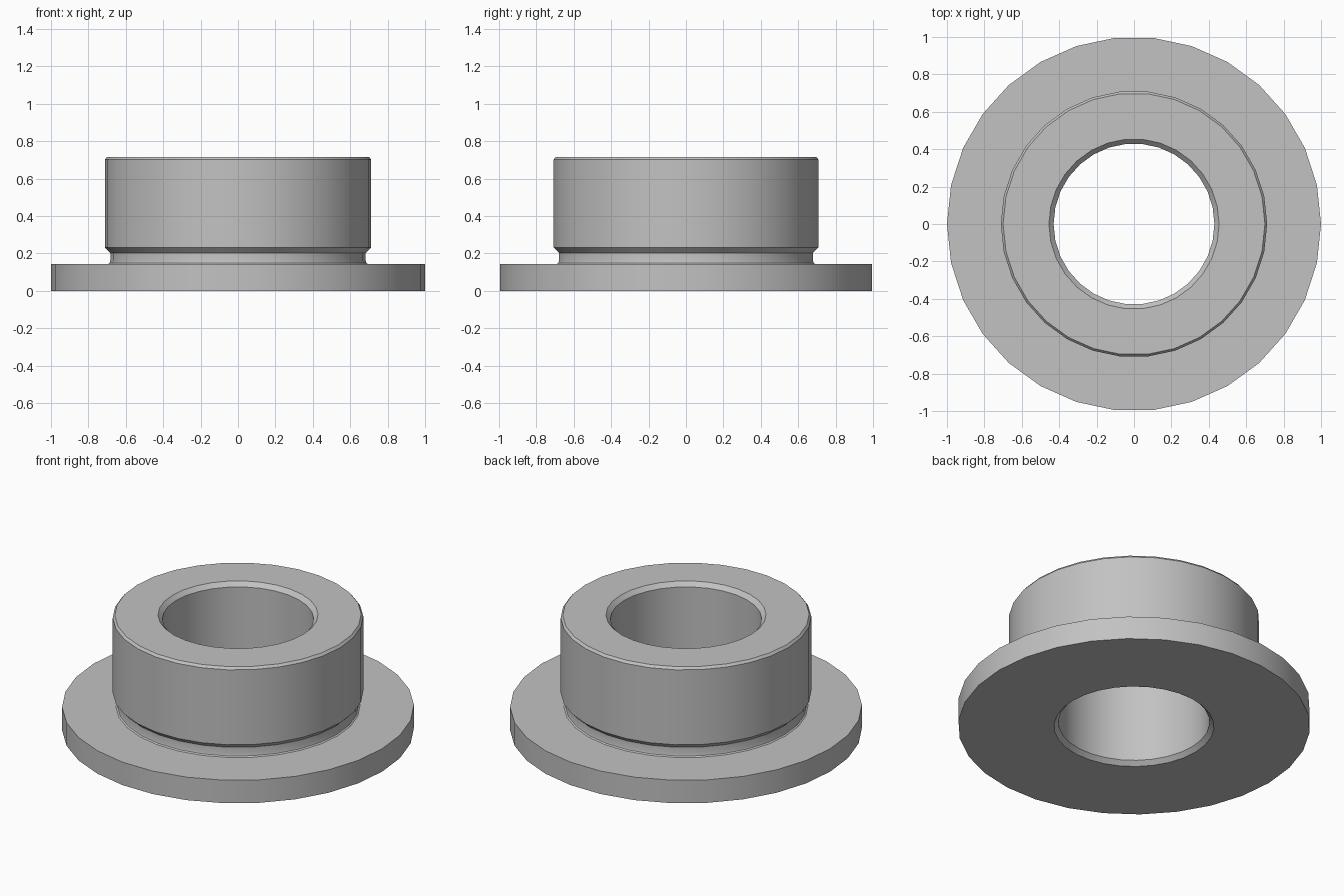
import bpy
import bmesh
import math

SEGMENTS = 30

cube = bpy.data.objects.get("Cube")
if cube:
    bpy.data.objects.remove(cube, do_unlink=True)

# Plain grey metal
metal = bpy.data.materials.new("grey_metal")
metal.use_nodes = True
metal.diffuse_color = (0.54, 0.54, 0.54, 1)
metal.node_tree.nodes["Principled BSDF"].inputs["Base Color"].default_value = metal.diffuse_color


def lathe(name, profile):
    """Revolve a closed (radius, height) profile around the z axis."""
    bm = bmesh.new()
    rings = []
    for i in range(SEGMENTS):
        a = math.tau * i / SEGMENTS
        rings.append([bm.verts.new((r * math.cos(a), r * math.sin(a), z)) for r, z in profile])
    count = len(profile)
    for i in range(SEGMENTS):
        here, after = rings[i], rings[(i + 1) % SEGMENTS]
        for j in range(count):
            k = (j + 1) % count
            bm.faces.new((here[j], after[j], after[k], here[k]))
    bmesh.ops.recalc_face_normals(bm, faces=bm.faces)
    mesh = bpy.data.meshes.new(name)
    bm.to_mesh(mesh)
    bm.free()
    obj = bpy.data.objects.new(name, mesh)
    bpy.context.collection.objects.link(obj)
    mesh.materials.append(metal)
    return obj


bushing = lathe("flanged_bushing", [
    (0.455, 0), (1, 0), (1, 0.144),                       # flange
    (0.694, 0.144), (0.686, 0.15), (0.683, 0.162),        # fillet at the neck
    (0.683, 0.203), (0.712, 0.232),                       # relief groove
    (0.712, 0.702), (0.7, 0.717),                         # sleeve and outer chamfer
    (0.455, 0.717), (0.43, 0.691), (0.43, 0.026),         # chamfered bore
])

# Smooth round walls with crisp edges
bpy.ops.object.select_all(action='DESELECT')
bushing.select_set(True)
bpy.context.view_layer.objects.active = bushing
bpy.ops.object.shade_smooth_by_angle(angle=math.radians(25))
